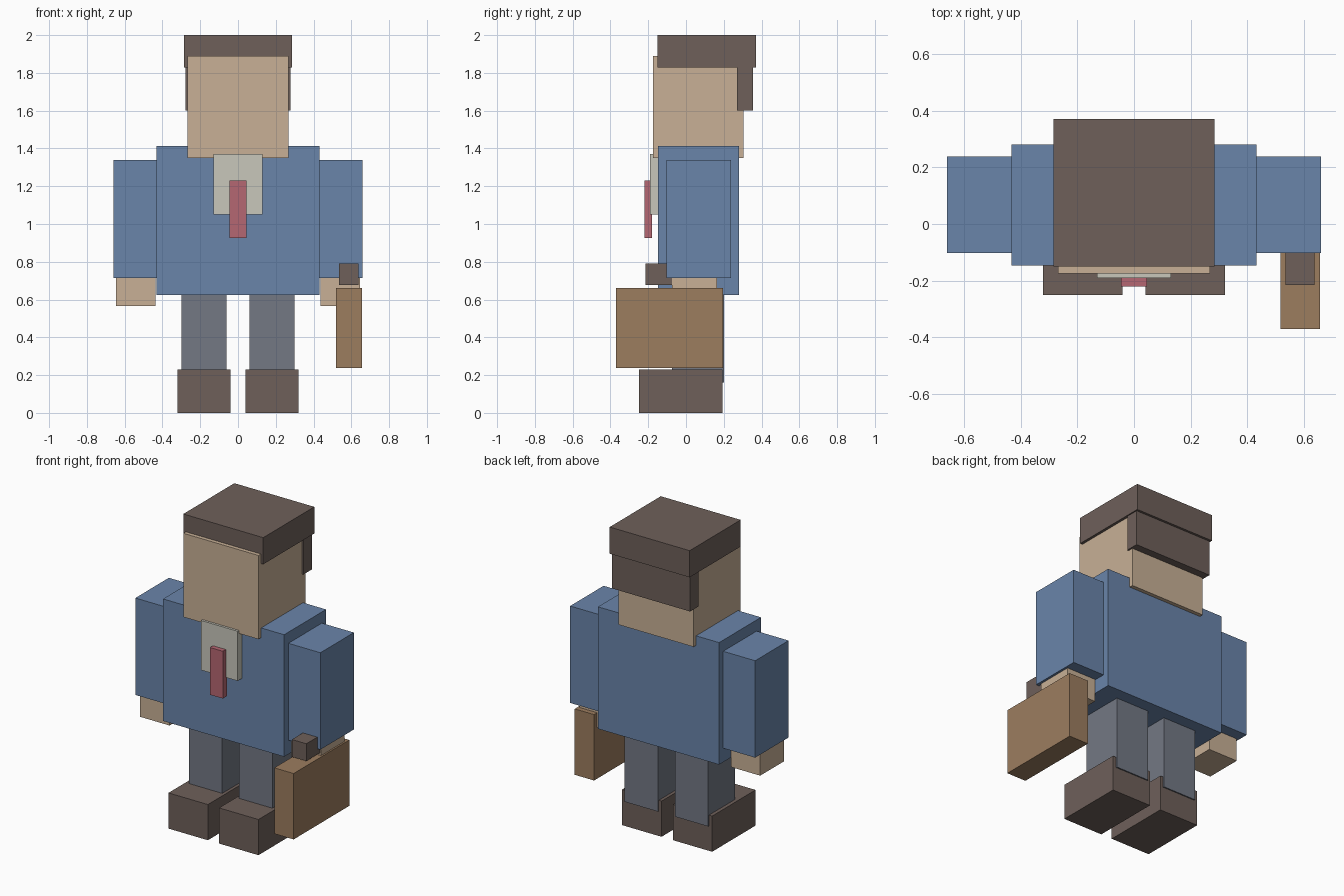
import bpy
import bmesh
from mathutils import Vector

cube = bpy.data.objects.get("Cube")
if cube:
    bpy.data.objects.remove(cube, do_unlink=True)


def linear(c):
    c /= 255
    return c / 12.92 if c <= 0.04045 else ((c + 0.055) / 1.055) ** 2.4


def material(name, *rgb):
    mat = bpy.data.materials.new(name)
    colour = [linear(c) for c in rgb] + [1]
    mat.use_nodes = True
    mat.diffuse_color = colour
    bsdf = mat.node_tree.nodes["Principled BSDF"]
    bsdf.inputs["Base Color"].default_value = colour
    bsdf.inputs["Roughness"].default_value = 0.9
    return mat


def box(name, mat, x, y, z):
    """Box spanning the given (low, high) range on each axis."""
    low, high = Vector((x[0], y[0], z[0])), Vector((x[1], y[1], z[1]))
    bm = bmesh.new()
    bmesh.ops.create_cube(bm, size=1)
    for v in bm.verts:
        v.co *= high - low
    mesh = bpy.data.meshes.new(name)
    bm.to_mesh(mesh)
    bm.free()
    mesh.materials.append(mat)
    obj = bpy.data.objects.new(name, mesh)
    obj.location = (low + high) / 2
    bpy.context.collection.objects.link(obj)


def centred(name, mat, half_width, y, z):
    box(name, mat, (-half_width, half_width), y, z)


def pair(name, mat, x, y, z):
    box("left_" + name, mat, x, y, z)
    box("right_" + name, mat, (-x[1], -x[0]), y, z)


blue = material("jacket blue", 106, 133, 170)
skin = material("skin tan", 200, 176, 150)
brown = material("dark brown", 110, 96, 90)
grey = material("trouser grey", 115, 120, 132)
white = material("shirt off white", 200, 199, 187)
red = material("tie red", 181, 103, 114)
leather = material("case leather", 156, 125, 95)

# Head and hair
centred("head", skin, 0.268, (-0.175, 0.305), (1.35, 1.89))
centred("hair_top", brown, 0.285, (-0.15, 0.37), (1.828, 2.0))
centred("hair_back", brown, 0.278, (0.27, 0.355), (1.6, 1.83))

# Torso with shirt front and tie
centred("jacket", blue, 0.432, (-0.147, 0.28), (0.625, 1.412))
centred("shirt_front", white, 0.131, (-0.19, -0.1), (1.05, 1.37))
centred("tie", red, 0.046, (-0.22, -0.18), (0.925, 1.23))

# Arms and legs
pair("sleeve", blue, (0.43, 0.66), (-0.103, 0.238), (0.715, 1.34))
pair("hand", skin, (0.436, 0.645), (-0.075, 0.165), (0.567, 0.73))
pair("leg", grey, (0.06, 0.298), (-0.075, 0.2), (0.16, 0.65))
pair("shoe", brown, (0.04, 0.321), (-0.25, 0.192), (0, 0.23))

# Briefcase held in the left hand
box("briefcase", leather, (0.518, 0.656), (-0.37, 0.197), (0.237, 0.662))
box("briefcase_handle", brown, (0.535, 0.638), (-0.215, 0.04), (0.678, 0.79))
